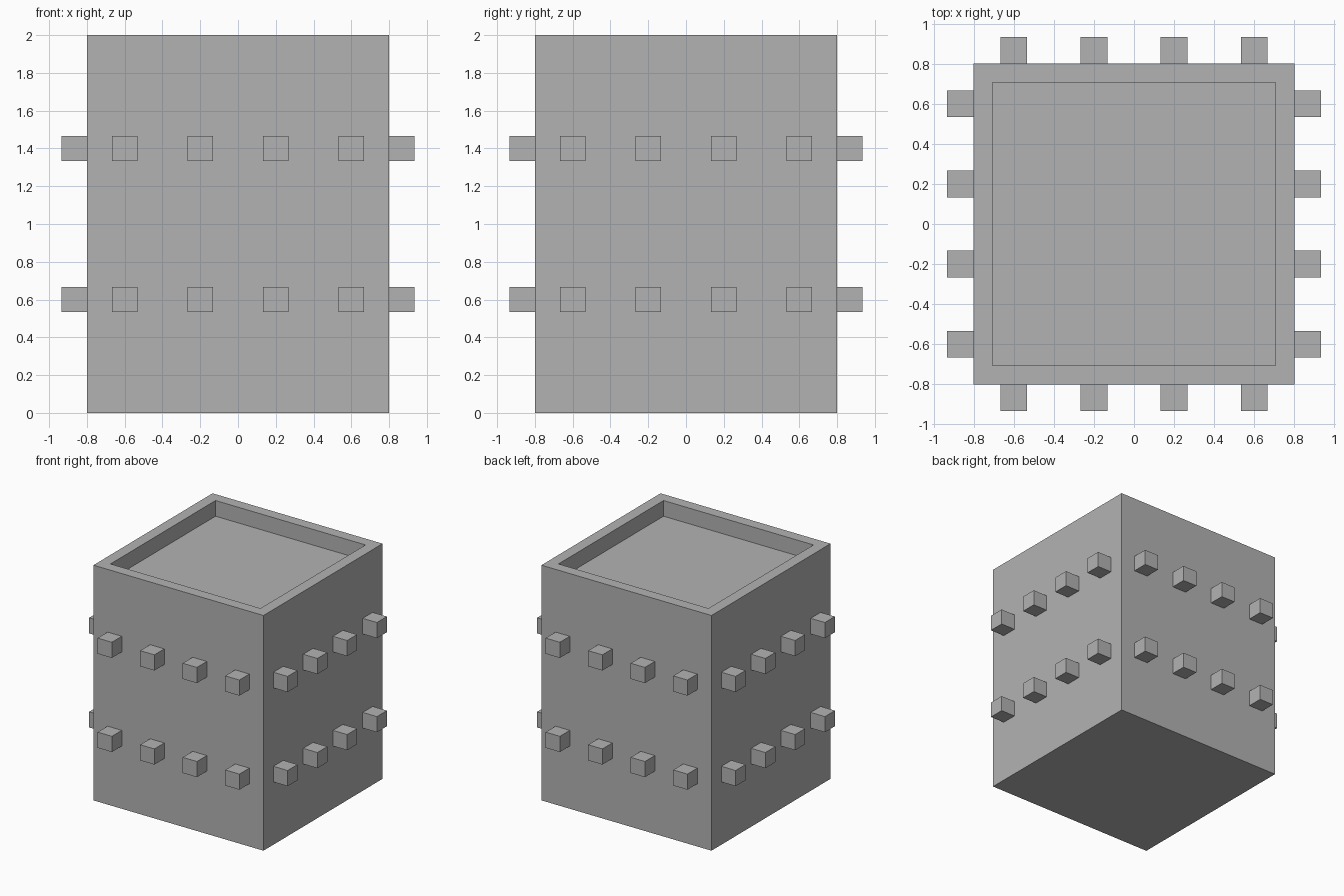
import bpy
import bmesh
from math import pi
from mathutils import Matrix, Vector

if "Cube" in bpy.data.objects:
    bpy.data.objects.remove(bpy.data.objects["Cube"], do_unlink=True)

UNIT = 2 / 15            # peg size, rim width and recess depth
WIDTH, HEIGHT = 1.6, 2.0

grey = bpy.data.materials.new("plain grey")
grey.use_nodes = True
colour = (0.45, 0.45, 0.45, 1)
grey.diffuse_color = colour
grey.node_tree.nodes["Principled BSDF"].inputs["Base Color"].default_value = colour


def add_object(name, bm):
    mesh = bpy.data.meshes.new(name)
    bm.to_mesh(mesh)
    bm.free()
    mesh.materials.append(grey)
    obj = bpy.data.objects.new(name, mesh)
    bpy.context.collection.objects.link(obj)
    return obj


def add_box(bm, centre, size):
    matrix = Matrix.Translation(centre) @ Matrix.Diagonal((*size, 1))
    bmesh.ops.create_cube(bm, size=1, matrix=matrix)


# Block with a shallow square recess in its top
bm = bmesh.new()
add_box(bm, (0, 0, HEIGHT / 2), (WIDTH, WIDTH, HEIGHT))
bm.normal_update()
top = max(bm.faces, key=lambda f: f.normal.z)
bmesh.ops.inset_region(bm, faces=[top], thickness=UNIT)
floor = bmesh.ops.extrude_face_region(bm, geom=[top])["geom"]
bmesh.ops.translate(bm, vec=(0, 0, -UNIT),
                    verts=[v for v in floor if isinstance(v, bmesh.types.BMVert)])
if top.is_valid:
    bmesh.ops.delete(bm, geom=[top], context="FACES_ONLY")
bmesh.ops.recalc_face_normals(bm, faces=bm.faces)
add_object("block", bm)

# Two rows of four cube pegs on each side
for turn, side in enumerate(("front", "left", "back", "right")):
    bm = bmesh.new()
    for z in (0.6, 1.4):
        for x in (-0.6, -0.2, 0.2, 0.6):
            add_box(bm, Vector((x, -(WIDTH + UNIT) / 2, z)), (UNIT,) * 3)
    bmesh.ops.rotate(bm, verts=bm.verts, cent=(0, 0, 0),
                     matrix=Matrix.Rotation(turn * pi / 2, 3, "Z"))
    add_object(side + "_pegs", bm)
